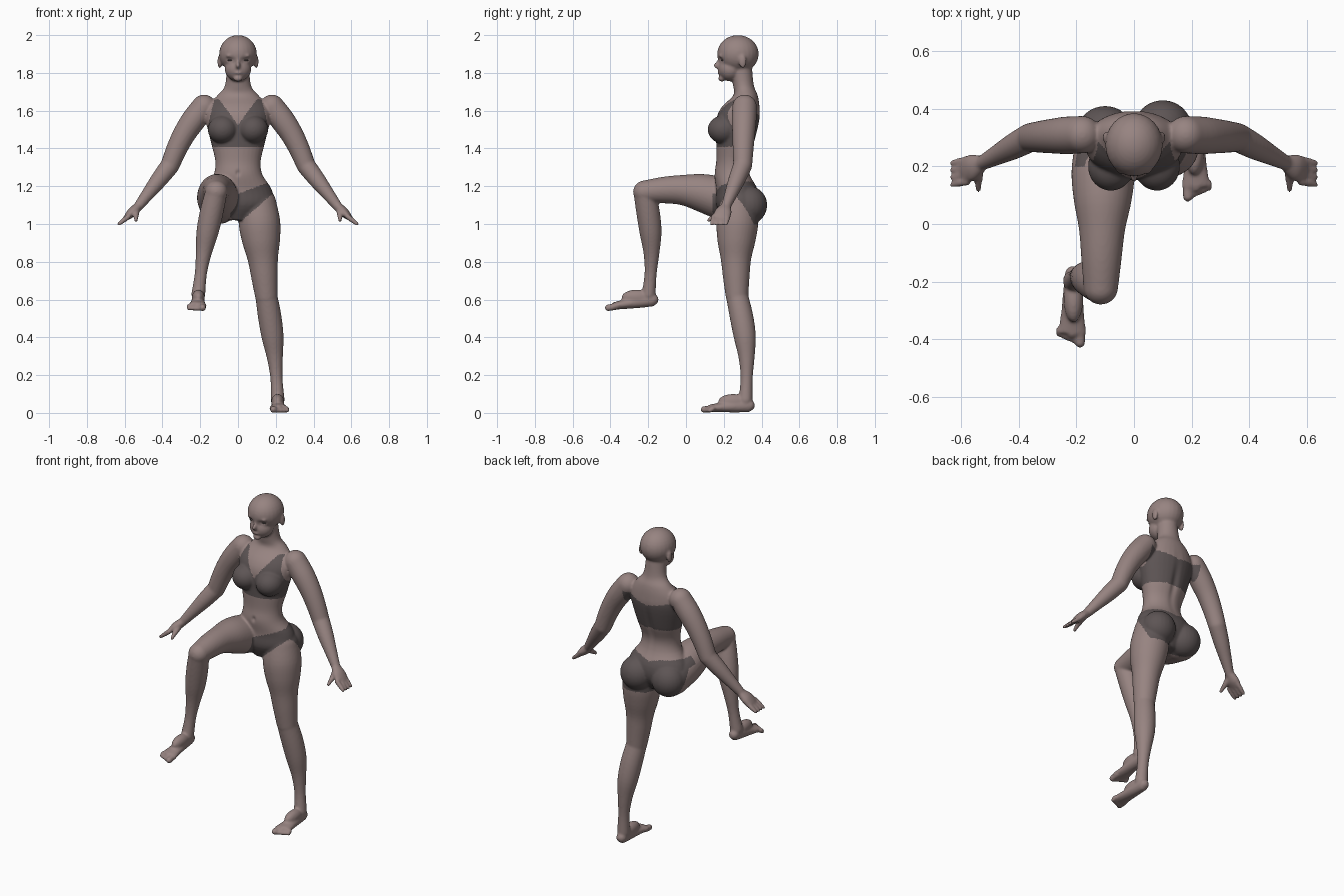
import bpy, bmesh, math
from mathutils import Vector, Matrix

if "Cube" in bpy.data.objects:
    bpy.data.objects.remove(bpy.data.objects["Cube"], do_unlink=True)


def make_material(name, color):
    mat = bpy.data.materials.new(name)
    mat.use_nodes = True
    mat.diffuse_color = color
    for node in mat.node_tree.nodes:
        if node.type == 'BSDF_PRINCIPLED':
            node.inputs["Base Color"].default_value = color
    return mat


skin = make_material("skin", (.31, .23, .22, 1))
cloth = make_material("dark cloth", (.11, .09, .09, 1))
X, Y, Z = Vector((1, 0, 0)), Vector((0, 1, 0)), Vector((0, 0, 1))
bm = bmesh.new()


def smooth_path(sections, steps=4):
    """Catmull-Rom interpolation of every value in the sections."""
    result = []
    last = len(sections) - 1
    for i in range(last):
        around = [sections[max(0, min(last, i + k))] for k in (-1, 0, 1, 2)]
        for j in range(steps):
            t = j / steps
            result.append([b + t / 2 * (c - a + t * (2 * a - 5 * b + 4 * c - d
                           + t * (3 * (b - c) + d - a)))
                           for a, b, c, d in zip(*around)])
    result.append(sections[-1])
    return result


def loft(sections, ref, normal=None, sides=32):
    """Closed tube through sections (x, y, z, radius along ref, other radius)."""
    path = smooth_path(sections)
    rings = []
    for i, section in enumerate(path):
        center = Vector(section[:3])
        wide, deep = section[3:]
        before, after = path[max(i - 1, 0)], path[min(i + 1, len(path) - 1)]
        along = normal or (Vector(after[:3]) - Vector(before[:3])).normalized()
        side = (ref - along * ref.dot(along)).normalized()
        up = along.cross(side)
        angles = [math.tau * k / sides for k in range(sides)]
        rings.append([bm.verts.new(center + side * wide * math.cos(angle)
                                   + up * deep * math.sin(angle)) for angle in angles])
    for low, high in zip(rings, rings[1:]):
        for k in range(sides):
            n = (k + 1) % sides
            bm.faces.new((low[k], low[n], high[n], high[k]))
    bm.faces.new(rings[0][::-1])
    bm.faces.new(rings[-1])


def ball(center, radii):
    place = Matrix.Translation(center) @ Matrix.Diagonal((*radii, 1))
    bmesh.ops.create_uvsphere(bm, u_segments=24, v_segments=16, radius=1, matrix=place)


def limb(start, end, radii, ref=X, flat=(1, 1), bow=(0, 0, 0)):
    """Round-ended form between two joints, with evenly spaced radii."""
    start, end, bow = Vector(start), Vector(end), Vector(bow)
    sections = []
    for i, radius in enumerate(radii):
        t = i / (len(radii) - 1)
        center = start.lerp(end, t) + bow * math.sin(math.pi * t)
        depth = radius * (flat[0] + t * (flat[1] - flat[0]))
        sections.append((*center, radius, depth))
    loft(sections, ref)
    for center, section in ((start, sections[0]), (end, sections[-1])):
        ball(center, [min(section[3:])] * 3)


# Torso and neck: height, half width, front, back
torso = ((1.02, .06, .2, .33), (1.1, .18, .16, .38), (1.18, .18, .16, .38),
         (1.26, .13, .15, .34), (1.33, .12, .16, .33), (1.42, .14, .16, .36),
         (1.55, .17, .16, .39), (1.62, .16, .19, .39), (1.68, .11, .25, .38),
         (1.73, .07, .25, .36), (1.82, .06, .23, .35))
loft([(0, (front + back) / 2, z, width, (back - front) / 2)
      for z, width, front, back in torso], X, Z)

# Head: cranium, jaw, nose tip, nose bridge, lips, chin
ball((0, .275, 1.9), (.1, .11, .1))
ball((0, .235, 1.82), (.07, .065, .065))
ball((0, .17, 1.84), (.013, .025, .018))
ball((0, .18, 1.86), (.01, .015, .03))
ball((0, .18, 1.8), (.025, .013, .01))
ball((0, .19, 1.77), (.025, .02, .016))

for s in (1, -1):
    # Ear, brow, breast, buttock
    ball((s * .097, .3, 1.86), (.012, .02, .036))
    ball((s * .04, .183, 1.89), (.026, .01, .008))
    ball((s * .08, .2, 1.5), (.08, .085, .075))
    ball((s * .1, .325 + s * .01, 1.1), (.1, .095, .1))

    # Arm
    shoulder = (s * .18, .31, 1.62)
    elbow = (s * .36, .3, 1.31)
    wrist = (s * .53, .21, 1.09)
    limb(shoulder, elbow, (.065, .065, .06, .055, .05), Y, bow=(s * .015, 0, .01))
    limb(elbow, wrist, (.05, .045, .035, .025), Y)

    # Hand
    limb(wrist, (s * .59, .185, 1.035), (.03, .045, .045), Y, flat=(.8, .35))
    for i in range(4):
        base = Vector((s * .58, .222 - i * .025, 1.04))
        limb(base, base + Vector((s * .05, -.01, -.04)), (.014, .013, .01), Y)
    limb((s * .54, .19, 1.07), (s * .54, .12, 1.02), (.02, .015, .01))

    # Foot: the right one is mirrored, lifted forward and tipped down
    place = Matrix.Identity(4)
    if s < 0:
        place = (Matrix.Translation((0, -.505, .53)) @ Matrix.Diagonal((-1, 1, 1, 1))
                 @ Matrix.Rotation(.09, 4, 'X'))
    heel, ankle, instep, toe_root = (place @ Vector(point) for point in (
        (.21, .335, .04), (.21, .315, .07), (.21, .25, .06), (.215, .13, .025)))
    limb(heel, toe_root, (.03, .035, .04, .05), flat=(1.2, .4))
    ball(instep, (.034, .08, .04))
    for i in range(5):
        radius = .013 if i else .018
        x = .187 + .018 * i
        limb(place @ Vector((x, .14, .022)), place @ Vector((x, .095 + .008 * i, radius)),
             (radius, radius))

    # Leg: the left one stands, the right one is raised
    hip = (s * .105, .28, 1.1)
    if s > 0:
        knee, thigh_bow = (.15, .27, .62), (0, -.01, 0)
    else:
        knee, thigh_bow = (-.115, -.22, 1.17), (0, 0, .04)
    limb(hip, knee, (.1, .11, .1, .08, .07, .06), bow=thigh_bow)
    limb(knee, ankle, (.058, .062, .058, .042, .032, .037), bow=(s * .01, .025, 0))

# Fuse all forms into one smooth skin
bmesh.ops.recalc_face_normals(bm, faces=bm.faces)
mesh = bpy.data.meshes.new("body forms")
bm.to_mesh(mesh)
bm.free()
body = bpy.data.objects.new("body", mesh)
bpy.context.collection.objects.link(body)
remesh = body.modifiers.new("fuse", 'REMESH')
remesh.mode = 'VOXEL'
remesh.voxel_size = .0065
soften = body.modifiers.new("soften", 'SMOOTH')
soften.factor = .5
soften.iterations = 6
bpy.context.view_layer.update()
depsgraph = bpy.context.evaluated_depsgraph_get()
fused = bpy.data.meshes.new_from_object(body.evaluated_get(depsgraph))
body.modifiers.clear()
body.data = fused

# Soft dents for eye sockets, navel and spine: centre, spread, push along y
dents = (((.04, .18, 1.87), (.02, .03, .012), .01),
         ((0, .15, 1.27), (.01, .03, .014), .01),
         ((0, .36, 1.42), (.02, .05, .14), -.01))
for vert in fused.vertices:
    mirrored = (abs(vert.co.x), vert.co.y, vert.co.z)
    for center, spread, push in dents:
        distance = sum(((p - c) / w) ** 2 for p, c, w in zip(mirrored, center, spread))
        vert.co.y += push * math.exp(-distance)


def in_top(x, y, z):
    if not 1.41 < z < 1.66 or x > .18:
        return False
    if y > .3:
        return z < 1.565 + .2 * x
    neckline = 1.525 + 1.35 * x
    armhole = .13 + (1.64 - z) / 4
    return z < neckline and x < armhole


def in_briefs(x, y, z, raised):
    front_limit = .2 if raised else .14
    if x > .24 or y < front_limit:
        return False
    behind = max(0, y - .25)
    waist = min(1.16 + .37 * x + .4 * behind, 1.225)
    leg_opening = max(1 + .88 * x - 1.5 * behind, .995)
    return leg_opening < z < waist


# Colour the clothing by position
fused.materials.clear()
fused.materials.append(skin)
fused.materials.append(cloth)
for face in fused.polygons:
    x, y, z = face.center
    face.use_smooth = True
    covered = in_top(abs(x), y, z) or in_briefs(abs(x), y, z, x < -.04)
    face.material_index = int(covered)

# Eyes
for s, name in ((1, "left_eye"), (-1, "right_eye")):
    bm = bmesh.new()
    ball((s * .04, .197, 1.867), (.015, .011, .006))
    eye = bpy.data.meshes.new(name)
    bm.to_mesh(eye)
    bm.free()
    eye.materials.append(cloth)
    for face in eye.polygons:
        face.use_smooth = True
    bpy.context.collection.objects.link(bpy.data.objects.new(name, eye))
